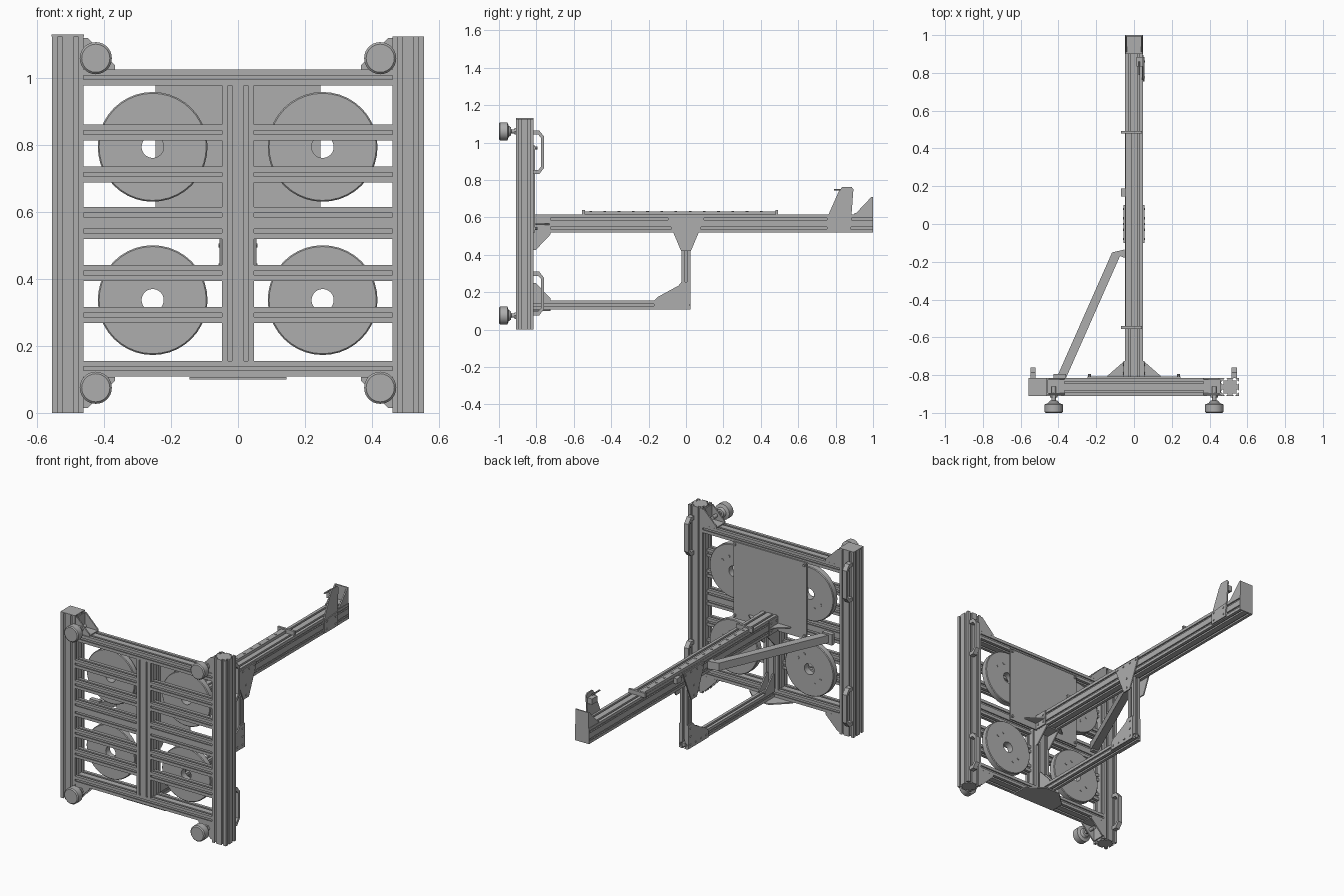
import bpy, bmesh, math
from mathutils import Vector, Matrix

cube = bpy.data.objects.get("Cube")
if cube:
    bpy.data.objects.remove(cube, do_unlink=True)

grey = bpy.data.materials.new("machined grey")
grey.use_nodes = True
tone = (0.42, 0.42, 0.42, 1)
grey.diffuse_color = tone
grey.node_tree.nodes["Principled BSDF"].inputs["Base Color"].default_value = tone

CELL = 0.0475          # width of one extrusion module
BACK = -0.815          # rear plane of the frame
FRONT = BACK - 2 * CELL


def finish(name, bm):
    bmesh.ops.recalc_face_normals(bm, faces=bm.faces)
    mesh = bpy.data.meshes.new(name)
    bm.to_mesh(mesh)
    bm.free()
    mesh.materials.append(grey)
    ob = bpy.data.objects.new(name, mesh)
    bpy.context.collection.objects.link(ob)
    return ob


def place(axis, p, t):
    u, v = p
    return {"x": (t, u, v), "y": (u, t, v), "z": (u, v, t)}[axis]


def prism(name, pts, axis, a, b):
    """Polygon pushed along an axis from a to b."""
    bm = bmesh.new()
    lo = [bm.verts.new(place(axis, p, a)) for p in pts]
    hi = [bm.verts.new(place(axis, p, b)) for p in pts]
    bm.faces.new(lo)
    bm.faces.new(hi)
    for i in range(len(pts)):
        j = (i + 1) % len(pts)
        bm.faces.new((lo[i], lo[j], hi[j], hi[i]))
    return finish(name, bm)


def box(name, x, y, z):
    return prism(name, [(x[0], y[0]), (x[1], y[0]), (x[1], y[1]), (x[0], y[1])], "z", *z)


def slotted(name, axis, centre, cells, a, b):
    """Slotted framing bar: every module on every side carries a T slot."""
    nu, nv = cells
    corner = Vector(centre) - Vector((nu, nv)) * CELL / 2
    slot = [(-.006, 0), (-.006, .004), (-.010, .004), (-.010, .013)]
    slot += [(-s, d) for s, d in reversed(slot)]
    pts = []
    for n, d in ((nu, Vector((1, 0))), (nv, Vector((0, 1))),
                 (nu, Vector((-1, 0))), (nv, Vector((0, -1)))):
        inward = Vector((-d.y, d.x))
        pts.append(corner.copy())
        for k in range(n):
            mid = corner + d * CELL * (k + .5)
            pts += [mid + d * s + inward * q for s, q in slot]
        corner = corner + d * CELL * n
    return prism(name, pts, axis, a, b)


def lathe(name, profile, axis, centre, steps=32, closed=False):
    """Profile of (radius, position along axis) turned around the axis."""
    bm = bmesh.new()
    rings = []
    for r, t in profile:
        rings.append([bm.verts.new(place(axis, (centre[0] + r * math.cos(k * math.tau / steps),
                                                centre[1] + r * math.sin(k * math.tau / steps)), t))
                      for k in range(steps)])
    pairs = list(zip(rings, rings[1:]))
    if closed:
        pairs.append((rings[-1], rings[0]))
    else:
        bm.faces.new(rings[0])
        bm.faces.new(rings[-1])
    for p, q in pairs:
        for k in range(steps):
            j = (k + 1) % steps
            bm.faces.new((p[k], p[j], q[j], q[k]))
    ob = finish(name, bm)
    bpy.ops.object.select_all(action="DESELECT")
    ob.select_set(True)
    bpy.context.view_layer.objects.active = ob
    bpy.ops.object.shade_smooth_by_angle(angle=math.radians(30))
    return ob


def bolts(name, axis, spots, a, b, r=.006):
    for p in spots:
        lathe(name, [(r, a), (r, b)], axis, p, 8)


# Upright posts and end cap
mid_y = (FRONT + BACK) / 2
for side, label in ((-1, "right"), (1, "left")):
    slotted(label + "_upright", "z", (side * .5085, mid_y), (2, 2), 0, 1.125)
box("upright_cap", (-.558, -.46), (FRONT, BACK), (1.125, 1.131))

# Frame rails and centre post
for label, z in (("bottom_rail", .132), ("top_rail", 1.002)):
    slotted(label, "x", (mid_y, z), (2, 1), -.461, .461)
slotted("centre_post", "z", (0, mid_y), (2, 2), .155, .979)

# Crossbars either side of the centre post
for a, b in ((-.461, -.0475), (.0475, .461)):
    for z, n in ((.292, 1), (.418, 1), (.5675, 2), (.713, 1), (.838, 1)):
        slotted("crossbar", "x", (FRONT + CELL / 2, z), (1, n), a, b)

# Weight discs behind the crossbars
for x in (-.255, .253):
    for z in (.337, .795):
        ring = [(.033, -.86), (.16, -.86), (.164, -.856), (.164, -.824), (.16, -.82), (.033, -.82)]
        lathe("weight_disc", ring, "y", (x, z), 40, True)
        bolts("disc_bolt", "y", [(x + .09 * math.cos(t), z + .09 * math.sin(t))
                                 for t in (.6, 1.2, 3.7, 4.3)], -.821, -.817, .008)

# Back plate with corner bolts
box("back_plate", (-.247, .247), (BACK, BACK + .008), (.52, .985))
bolts("plate_bolt", "y", [(x, z) for x in (-.235, .235) for z in (.54, .97)],
      BACK + .007, BACK + .02, .008)

# Corner gussets and levelling feet
for s in (-1, 1):
    for z, d, foot_z in ((1.026, 1, 1.06), (.108, -1, .075)):
        x = s * .461
        tri = [(x, z), (x - s * .094, z), (x - s * .094, z + d * .012),
               (x - s * .012, z + d * .094), (x, z + d * .094)]
        for y in (FRONT + .006, BACK - .008):
            prism("corner_gusset", tri, "y", y, y + .008)
        box("gusset_base", sorted((x, x - s * .094)), (FRONT + .006, BACK), sorted((z, z + d * .007)))
        box("gusset_wall", sorted((x, x - s * .007)), (FRONT + .006, BACK), sorted((z, z + d * .094)))
        lathe("foot", [(.042, -1), (.048, -.994), (.048, -.955), (.03, -.948), (.022, -.936),
                       (.011, -.934), (.011, -.86)], "y", (s * .425, foot_z), 28)
        lathe("foot_nut", [(.02, -.918), (.02, -.906)], "y", (s * .425, foot_z), 6)

# Grab handles on the rear of the uprights
half = [(BACK, .117), (-.785, .117), (-.76, .085)]
inner = [(-.774, .077), (-.79, .094), (BACK, .094)]
for x in (-.535, .53):
    for zc in (.193, .948):
        grip = [(y, zc - h) for y, h in half] + [(y, zc + h) for y, h in reversed(half)]
        grip += [(y, zc + h) for y, h in reversed(inner)] + [(y, zc - h) for y, h in inner]
        prism("grab_handle", grip, "x", x - .014, x + .014)

# Boom, support leg and lower beam
slotted("boom", "y", (0, .5675), (2, 2), BACK, .996)
box("boom_end_cap", (-.0475, .0475), (.996, 1), (.52, .615))
slotted("support_leg", "z", (0, 0), (1, 1), .155, .52)
slotted("lower_beam", "y", (0, .132), (1, 1), BACK, .024)

# Side gusset plates on the leg joints
upper = [(-.1, .605), (.1, .605), (.09, .57), (.026, .42), (-.026, .42), (-.09, .57)]
lower = [(.022, .11), (.022, .255), (-.024, .255), (-.04, .235), (-.15, .175), (-.17, .155), (-.17, .11)]
for s in (-1, 1):
    prism("upper_leg_gusset", upper, "x", s * .0475, s * .055)
    prism("lower_leg_gusset", lower, "x", s * .0237, s * .031)
    bolts("gusset_bolt", "x", [(y, .59) for y in (-.08, -.03, .03, .08)] + [(0, .44), (0, .5)],
          s * .054, s * .059)
    bolts("gusset_bolt", "x", [(y, .132) for y in (-.15, -.1, -.05, 0)] + [(0, .18), (0, .23)],
          s * .03, s * .035)
    # Frame joint brackets
    for z, d, w in ((.52, -1, .047), (.155, 1, .024)):
        prism("joint_gusset", [(BACK, z), (-.725, z), (-.725, z + d * .012),
                               (-.803, z + d * .094), (BACK, z + d * .094)], "x", s * w, s * (w - .008))
    box("boom_bracket", sorted((s * .0475, s * .055)), (BACK, -.725), (.523, .612))
    prism("boom_side_gusset", [(s * .05, BACK), (s * .14, BACK), (s * .14, -.803), (s * .05, -.725)],
          "z", .56, .568)
    bolts("bracket_bolt", "x", [(y, z) for y in (-.79, -.745) for z in (.545, .59)], s * .054, s * .059)
box("joint_base", (-.047, .047), (BACK, -.725), (.512, .52))

# Splice plate under the lower beam
prism("bottom_plate", [(-.145, FRONT + .01), (.145, FRONT + .01), (.145, BACK), (.05, -.725),
                       (-.05, -.725), (-.145, BACK)], "z", .1, .108)

# Diagonal brace
p, q = Vector((-.385, BACK)), Vector((-.095, -.16))
side = (q - p).orthogonal().normalized() * .023
prism("diagonal_brace", [p - side, p + side, q + side, (-.05, -.135), (-.05, -.18), q - side], "z", .545, .592)
box("brace_foot", (-.425, -.36), (BACK - .006, BACK + .02), (.535, .602))

# Linear rail with mounting holes, stops and sensor tab
box("linear_rail", (-.046, -.012), (-.55, .48), (.615, .632))
bolts("rail_screw", "z", [(-.028, -.51 + k * .076) for k in range(13)], .631, .635, .007)
for y in (-.555, .478):
    box("rail_stop", (-.07, .042), (y, y + .014), (.612, .64))
box("sensor_tab", (-.07, -.0475), (.145, .187), (.58, .612))

# Tip plate with latch pin
prism("tip_plate", [(.755, .525), (.88, .525), (.885, .615), (.895, .75), (.885, .763), (.835, .763),
                    (.815, .735), (.755, .6)], "x", .042, .05)
prism("tip_plate_foot", [(.755, .525), (.88, .525), (.885, .612), (.755, .6)], "x", .0475, .055)
bolts("tip_bolt", "x", [(y, z) for y in (.775, .86) for z in (.545, .59)], .054, .059)
box("latch_block", (.012, .042), (.835, .885), (.7, .735))
lathe("latch_pin", [(.005, .79), (.005, .86)], "y", (.028, .748), 10)

# End bracket on the boom tip
box("end_bracket_base", (-.045, .045), (.9, 1), (.615, .623))
box("end_bracket_wall", (-.045, .045), (.992, 1), (.615, .71))
for x in (-.045, .037):
    prism("end_bracket_rib", [(.905, .618), (1, .618), (1, .71), (.992, .71)], "x", x, x + .008)
bolts("end_bracket_bolt", "z", [(x, y) for x in (-.022, .022) for y in (.925, .965)], .622, .63, .008)
